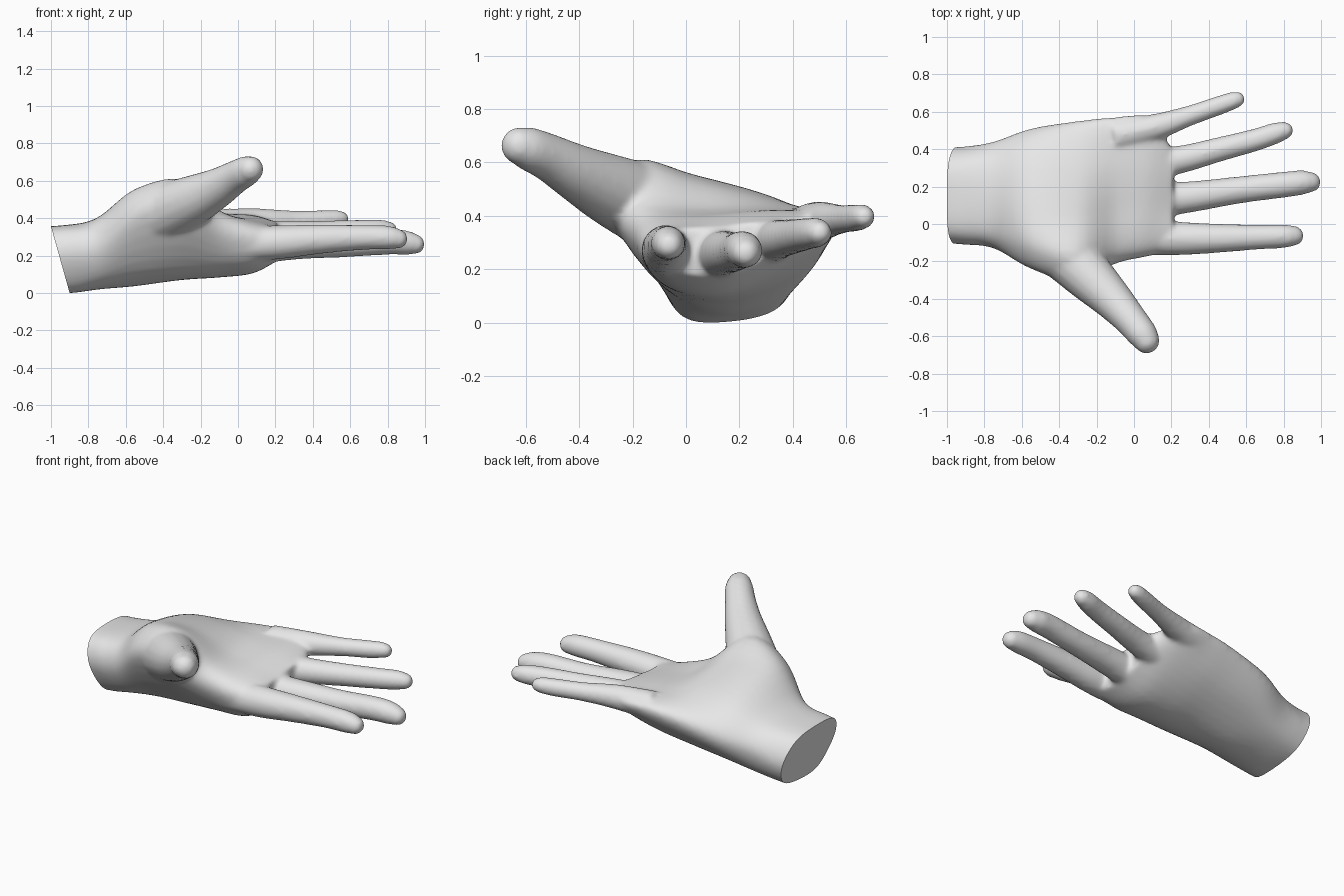
import bpy, bmesh, math
from mathutils import Vector

if "Cube" in bpy.data.objects:
    bpy.data.objects.remove(bpy.data.objects["Cube"])

skin = bpy.data.materials.new("light_grey")
skin.diffuse_color = (0.8, 0.8, 0.8, 1)
skin.use_nodes = True
skin.node_tree.nodes["Principled BSDF"].inputs["Base Color"].default_value = skin.diffuse_color


def spline(a, b, c, d, t):
    """Catmull-Rom blend of four vectors."""
    return 0.5 * (2*b + (c - a)*t + (2*a - 5*b + 4*c - d)*t*t + (3*b - a - 3*c + d)*t**3)


def resample(pts, steps, closed=False):
    n = len(pts)
    pick = (lambda i: pts[i % n]) if closed else (lambda i: pts[max(0, min(n - 1, i))])
    out = []
    for i in range(n if closed else n - 1):
        for s in range(steps):
            out.append(spline(pick(i-1), pick(i), pick(i+1), pick(i+2), s / steps))
    if not closed:
        out.append(pts[-1])
    return out


def loft(bm, rings):
    """Skin a closed solid through equal-length rings."""
    loops = [[bm.verts.new(p) for p in r] for r in rings]
    faces = [bm.faces.new(loops[0]), bm.faces.new(loops[-1][::-1])]
    for a, b in zip(loops, loops[1:]):
        for i in range(len(a)):
            j = (i + 1) % len(a)
            faces.append(bm.faces.new((a[i], b[i], b[j], a[j])))
    bmesh.ops.recalc_face_normals(bm, faces=faces)


def digit(bm, stations, sides=16):
    """Tapered round tube through (x, y, z, radius) stations with a domed tip."""
    path = resample([Vector(s) for s in stations], 5)
    rings = []

    def ring(c, tangent, r):
        u = tangent.cross(Vector((0, 0, 1))).normalized()
        v = tangent.cross(u).normalized()
        rings.append([c + r*(u*math.cos(a) + v*math.sin(a))
                      for a in (2*math.pi*k/sides for k in range(sides))])

    for i, p in enumerate(path):
        t = (path[min(i+1, len(path)-1)] - path[max(i-1, 0)]).to_3d().normalized()
        ring(p.to_3d(), t, p[3])
    for k in range(1, 6):
        a = k * math.pi / 2 / 5.3
        ring(p.to_3d() + t*p[3]*math.sin(a), t, p[3]*math.cos(a))
    loft(bm, rings)


# Palm and wrist: x, wrist shear, then eight (y, z) points around each section
sections = [
    (-1.08, .28, (-.10, .20, -.04, .33, .14, .36, .33, .33, .41, .20, .34, .05, .15, .0, -.02, .025)),
    (-0.94, .24, (-.11, .21, -.05, .34, .14, .365, .33, .335, .415, .20, .345, .06, .15, .01, -.02, .035)),
    (-0.76, .10, (-.13, .24, -.07, .37, .12, .40, .34, .365, .44, .25, .37, .09, .15, .025, -.04, .07)),
    (-0.55, .00, (-.24, .41, -.14, .55, .05, .54, .36, .45, .51, .31, .41, .14, .16, .04, -.07, .12)),
    (-0.30, .00, (-.31, .46, -.19, .61, .04, .54, .35, .46, .55, .37, .43, .18, .16, .075, -.09, .14)),
    (-0.10, .00, (-.21, .33, -.15, .44, .08, .43, .35, .43, .57, .40, .45, .22, .16, .09, -.08, .14)),
    (0.08, .00, (-.17, .28, -.12, .37, .10, .40, .35, .42, .57, .40, .45, .27, .16, .115, -.08, .15)),
    (0.21, .00, (-.14, .28, -.08, .35, .10, .36, .30, .38, .39, .36, .34, .27, .16, .18, -.06, .20)),
]
grid = []
for x, shear, yz in sections:
    pts = [Vector((x + shear*(.36 - z), y, z)) for y, z in zip(yz[::2], yz[1::2])]
    grid.append(resample(pts, 5, closed=True))
columns = [resample(list(c), 5) for c in zip(*grid)]
bm = bmesh.new()
loft(bm, [list(r) for r in zip(*columns)])

# Index, middle, ring, little finger, thumb
digits = [
    [(-.05, -.07, .26, .095), (.22, -.077, .275, .091), (.42, -.077, .29, .08),
     (.65, -.07, .30, .068), (.80, -.065, .30, .064), (.855, -.063, .293, .054)],
    [(.05, .12, .25, .10), (.30, .145, .265, .084), (.57, .183, .267, .073),
     (.80, .21, .278, .070), (.90, .222, .272, .066), (.945, .224, .265, .055)],
    [(.02, .31, .30, .09), (.25, .345, .315, .075), (.46, .40, .325, .066),
     (.65, .45, .335, .061), (.76, .487, .34, .057), (.805, .50, .34, .048)],
    [(-.10, .47, .37, .085), (.12, .52, .385, .071), (.30, .58, .39, .055),
     (.45, .632, .395, .052), (.53, .66, .40, .048), (.552, .666, .40, .043)],
    [(-.40, -.12, .43, .16), (-.24, -.28, .50, .135), (-.11, -.41, .565, .108),
     (-.02, -.51, .62, .090), (.045, -.59, .655, .082), (.066, -.622, .665, .072)],
]
for d in digits:
    digit(bm, d)

# Fuse into one continuous skin
blend = bpy.data.meshes.new("hand_blend")
bm.to_mesh(blend)
bm.free()
hand = bpy.data.objects.new("hand", blend)
bpy.context.collection.objects.link(hand)
fuse = hand.modifiers.new("fuse", 'REMESH')
fuse.mode = 'VOXEL'
fuse.voxel_size = 0.013
soften = hand.modifiers.new("soften", 'SMOOTH')
soften.factor = 0.5
soften.iterations = 12
mesh = bpy.data.meshes.new_from_object(hand.evaluated_get(bpy.context.evaluated_depsgraph_get()))
hand.modifiers.clear()
hand.data = mesh

# Slice the wrist flat along its slanted end
bm = bmesh.new()
bm.from_mesh(mesh)
cut = bmesh.ops.bisect_plane(bm, geom=bm.verts[:] + bm.edges[:] + bm.faces[:],
                             plane_co=(-1, 0, .36), plane_no=(.963, 0, .27), clear_inner=True)
rim = [e for e in cut["geom_cut"] if isinstance(e, bmesh.types.BMEdge)]
bmesh.ops.holes_fill(bm, edges=rim, sides=0)
bmesh.ops.recalc_face_normals(bm, faces=bm.faces[:])

# Settle on the ground
low = min(v.co.z for v in bm.verts)
for v in bm.verts:
    v.co.z -= low
bm.to_mesh(mesh)
bm.free()
mesh.materials.clear()
mesh.materials.append(skin)

bpy.context.view_layer.objects.active = hand
hand.select_set(True)
bpy.ops.object.shade_smooth_by_angle(angle=math.radians(40))
